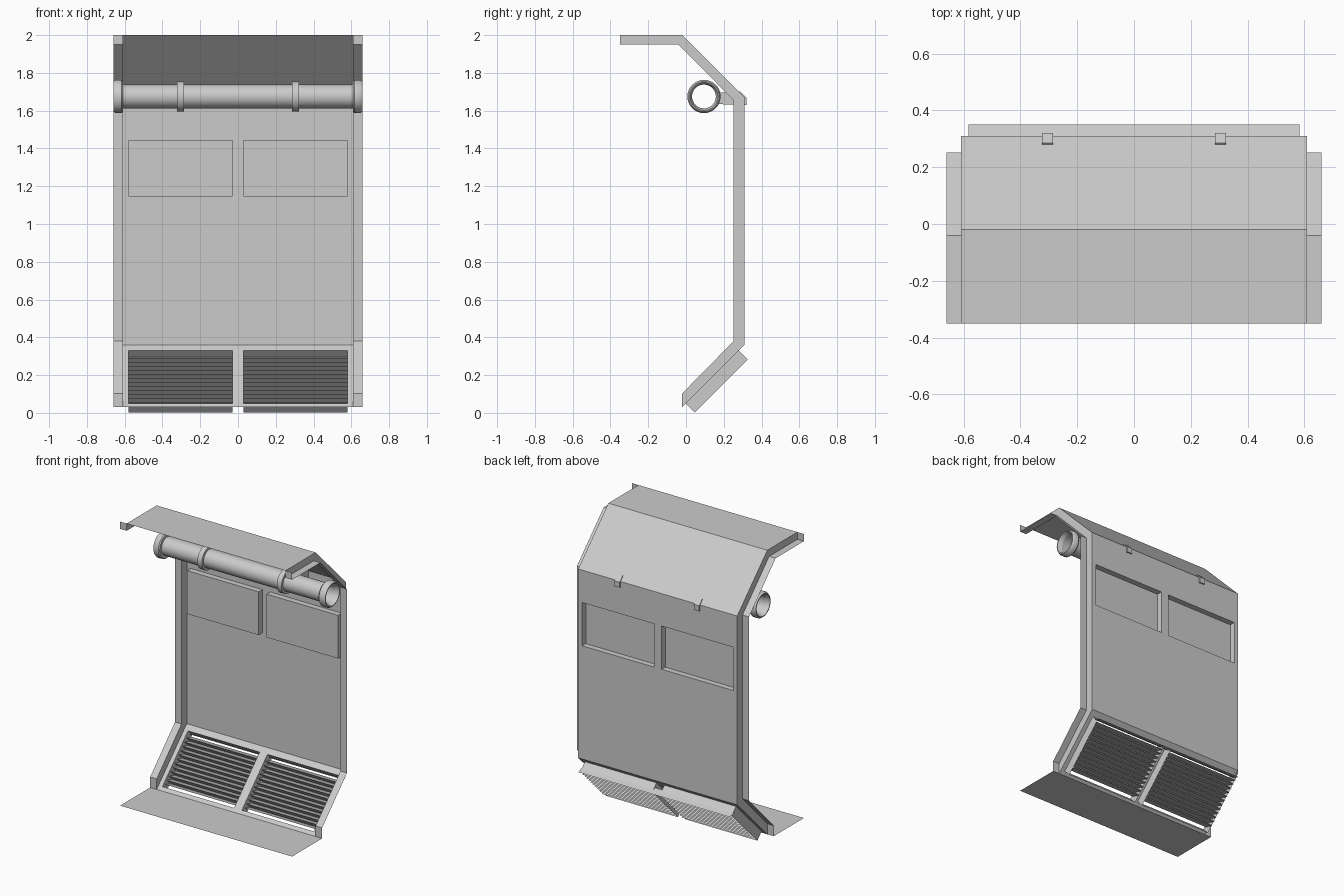
import bpy, bmesh, math

if "Cube" in bpy.data.objects:
    bpy.data.objects.remove(bpy.data.objects["Cube"])

R = math.sqrt(0.5)
OUT = [(-.35, 2.0), (-.02, 2.0), (.31, 1.67), (.31, .36), (-.02, .03)]
INN = [(-.35, 1.95), (-.04, 1.95), (.252, 1.655), (.252, .38), (-.02, .103)]


def make(name, faces, smooth=False):
    """Object from a list of polygons, each a list of points."""
    bm = bmesh.new()
    for f in faces:
        bm.faces.new([bm.verts.new(p) for p in f])
    bmesh.ops.remove_doubles(bm, verts=bm.verts, dist=.0005)
    bmesh.ops.recalc_face_normals(bm, faces=bm.faces)
    me = bpy.data.meshes.new(name)
    bm.to_mesh(me)
    bm.free()
    ob = bpy.data.objects.new(name, me)
    bpy.context.collection.objects.link(ob)
    if smooth:
        bpy.context.view_layer.objects.active = ob
        ob.select_set(True)
        bpy.ops.object.shade_smooth_by_angle(angle=math.radians(35))
        ob.select_set(False)
    return ob


def strip(path, x0, x1):
    """Sheet swept along x from a (y, z) path."""
    return [[(x0, *a), (x1, *a), (x1, *b), (x0, *b)] for a, b in zip(path, path[1:])]


def grid(fn, vs):
    """Panel with two openings; fn maps (x, v) to a point."""
    xs = [-.61, -.58, -.03, .03, .58, .61]
    return [[fn(xs[i], vs[j]), fn(xs[i+1], vs[j]), fn(xs[i+1], vs[j+1]), fn(xs[i], vs[j+1])]
            for i in range(5) for j in range(3) if not (j == 1 and i in (1, 3))]


def tray(fn, x0, x1, v0, v1, depth, closed):
    """Four walls of an opening and optionally its bottom; fn maps (x, v, depth)."""
    c = [(x0, v0), (x1, v0), (x1, v1), (x0, v1)]
    f = [[fn(*c[i], 0), fn(*c[(i+1) % 4], 0), fn(*c[(i+1) % 4], depth), fn(*c[i], depth)]
         for i in range(4)]
    if closed:
        f.append([fn(*p, depth) for p in c])
    return f


def lathe(name, profile, n=32, cy=.095, cz=1.675):
    """Surface of revolution about the x axis from (x, r) points."""
    def p(q, i):
        a = 2 * math.pi * i / n
        return (q[0], cy + q[1] * math.cos(a), cz + q[1] * math.sin(a))
    return make(name, [[p(a, i), p(b, i), p(b, i+1), p(a, i+1)]
                       for a, b in zip(profile, profile[1:]) for i in range(n)], True)


def slant(s, n):
    """(y, z) on the lower slope: s up the slope, n out behind it."""
    return (-.02 + (s + n) * R, .03 + (s - n) * R)


def wall(x, z, d=0):
    return (x, .31 - d, z)


def slope(x, s, d=0):
    return (x, *slant(s, d))


# ceiling, floor
make("ceiling_panels", strip(OUT[:3], -.61, .61))
make("floor_sheet", [[(-.66, -.35, .03), (.66, -.35, .03), (.66, -.02, .03), (-.66, -.02, .03)]])

# back wall with two shallow pressed trays
back = grid(wall, [.36, 1.145, 1.445, 1.67])
for x in (-.58, .03):
    back += tray(wall, x, x + .55, 1.145, 1.445, .04, True)
make("back_wall", back)

# lower slope with two vent frames
low = grid(slope, [0, .028, .424, .467])
for x in (-.58, .03):
    low += tray(slope, x, x + .55, .028, .424, .066, False)
make("vent_slope", low)

# folded louvres
path = []
N = 12
for i in range(N):
    s = .05 + .332 * i / (N - 1)
    path += [slant(s, .015), slant(s + .032, .075)]
for name, x in (("left_louvres", -.58), ("right_louvres", .03)):
    make(name, strip(path, x, x + .55))
make("top_louvre", strip([(.295, .302), (.35, .283)], -.583, .583))

# side ribs: web, flange and end cap
for name, k in (("left_rib", -1), ("right_rib", 1)):
    a, b = k * .61, k * .66
    f = strip(INN, a, b)
    for i in range(4):
        f.append([(a, *OUT[i]), (a, *OUT[i+1]), (a, *INN[i+1]), (a, *INN[i])])
    for e in (0, -1):
        f += strip([OUT[e], INN[e]], a, b)
    make(name, f)

# overhead pipe, end collars, clamps and brackets
lathe("pipe", [(-.63, .063), (.63, .063)])
for side, k in (("left", -1), ("right", 1)):
    lathe(side + "_pipe_collar", [(k * x, r) for x, r in
          [(.61, .063), (.61, .082), (.617, .088), (.648, .088), (.66, .08), (.66, .074), (.625, .063)]])
    c = k * .305
    lathe(side + "_clamp", [(c - .018, .063), (c - .018, .08), (c + .018, .08), (c + .018, .063)])
    prof = [(.165, 1.635), (.32, 1.63), (.32, 1.668), (.285, 1.703), (.275, 1.695), (.17, 1.695)]
    f = [[(c + e, *p) for p in prof] for e in (-.02, .02)]
    make(side + "_bracket", f + strip(prof + prof[:1], c - .02, c + .02))
